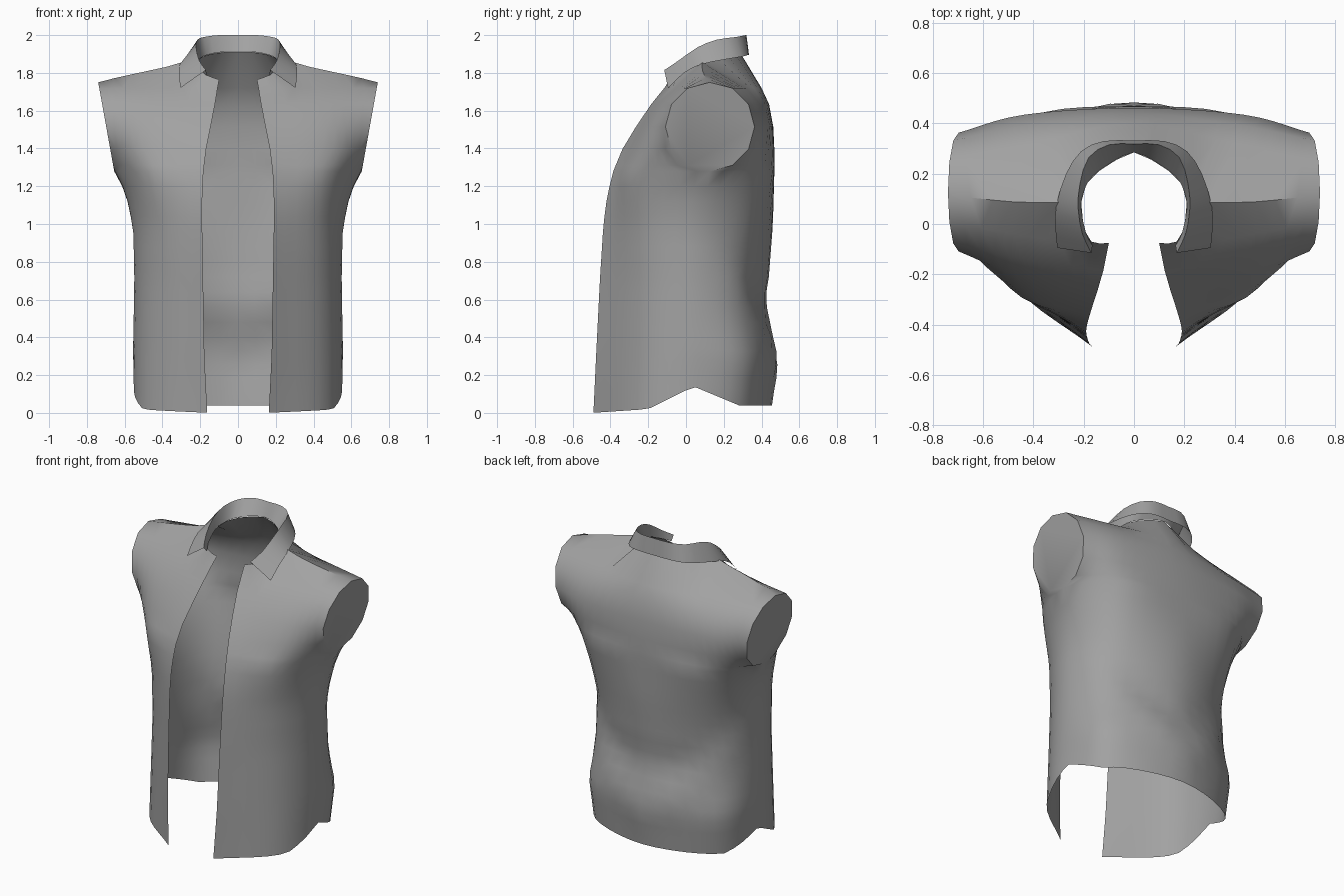
import bpy, bmesh, math
from mathutils import Vector

if "Cube" in bpy.data.objects:
    bpy.data.objects.remove(bpy.data.objects["Cube"])

cloth = bpy.data.materials.new("grey_cloth")
cloth.diffuse_color = (0.36, 0.36, 0.36, 1)
cloth.use_nodes = True
cloth.node_tree.nodes["Principled BSDF"].inputs["Base Color"].default_value = cloth.diffuse_color


def prof(z, keys):
    """Linear lookup in a list of (z, a, b) keys."""
    if z <= keys[0][0]:
        return Vector(keys[0][1:])
    for a, b in zip(keys, keys[1:]):
        if z <= b[0]:
            t = (z - a[0]) / (b[0] - a[0])
            return Vector(a[1:]).lerp(Vector(b[1:]), t)
    return Vector(keys[-1][1:])


def smooth(p, n):
    """Smooth curve through p[1:-1]; the end points only steer it."""
    out = []
    for a, b, c, d in zip(p, p[1:], p[2:], p[3:]):
        for i in range(n):
            t = i / n
            out.append(0.5 * (2 * b + (c - a) * t + (2 * a - 5 * b + 4 * c - d) * t * t
                              + (3 * b - a - 3 * c + d) * t ** 3))
    return out + [p[-2]]


def finish(name, bm, angle=45):
    bmesh.ops.remove_doubles(bm, verts=bm.verts, dist=0.0005)
    bmesh.ops.recalc_face_normals(bm, faces=bm.faces)
    me = bpy.data.meshes.new(name)
    bm.to_mesh(me)
    bm.free()
    me.materials.append(cloth)
    ob = bpy.data.objects.new(name, me)
    bpy.context.collection.objects.link(ob)
    bpy.context.view_layer.objects.active = ob
    ob.select_set(True)
    bpy.ops.object.shade_smooth_by_angle(angle=math.radians(angle))
    ob.select_set(False)
    return ob


def grid(bm, rows):
    vs = [[bm.verts.new(p) for p in r] for r in rows]
    for a, b in zip(vs, vs[1:]):
        for i in range(len(a) - 1):
            bm.faces.new((a[i], a[i + 1], b[i + 1], b[i]))


# horizontal outline keys by height: (z, x, y)
OPENING = [(0, .163, -.49), (.3, .178, -.476), (.7, .185, -.456), (1, .19, -.437),
           (1.15, .19, -.417), (1.28, .183, -.385), (1.4, .168, -.335),
           (1.515, .145, -.265), (1.633, .122, -.185), (1.72, .108, -.115)]
CHEST = [(0, .475, -.245), (.3, .475, -.23), (.7, .465, -.225), (1, .465, -.235),
         (1.15, .48, -.25), (1.28, .5, -.25), (1.4, .5, -.235), (1.515, .47, -.2),
         (1.633, .44, -.14), (1.72, .42, -.05)]
SIDE = [(0, .55, .05), (.3, .556, .06), (.7, .548, .05), (.95, .553, .06),
        (1.1, .578, .09), (1.2, .613, .115), (1.28, .655, .125)]
BLADE = [(0, .43, .325), (.28, .45, .35), (.6, .415, .3), (.85, .405, .325), (1, .41, .355),
         (1.15, .425, .39), (1.28, .445, .415), (1.515, .435, .435), (1.633, .41, .395),
         (1.72, .4, .32)]
SPINE = [(0, 0, .455), (.28, 0, .478), (.4, 0, .47), (.6, 0, .418), (.7, 0, .437), (1, 0, .46),
         (1.35, 0, .47), (1.515, 0, .462), (1.633, 0, .44), (1.72, 0, .4)]
# hem height along y: (y, unused, height)
HEM = [(-.5, 0, 0), (-.2, 0, .02), (.04, 0, .14), (.28, 0, .04), (.5, 0, .04)]

# neckline and shoulder ridge
RIDGE = [(.21, .085, 1.87), (.3, .085, 1.855), (.38, .085, 1.832), (.48, .088, 1.81),
         (.56, .095, 1.793), (.65, .105, 1.773), (.74, .125, 1.75)]
FRONT_NECK = [(.1, -.075, 1.765), (.135, -.078, 1.776), (.17, -.07, 1.79), (.2, -.02, 1.825)]
BACK_NECK = [(0, .285, 1.91), (.07, .255, 1.91), (.14, .21, 1.9), (.19, .16, 1.885)]
ARM_Z, ARM_Y, ARM_R, N = 1.515, .127, .236, 5


def place(p, z):
    """Lift a flat outline point, with the curved hem and the back folds."""
    x, y = p
    if z < .4:
        z += prof(y, HEM)[1] * (1 - z / .4)
    fade = min(1, max(0, (y - .1) / .15))
    zf = .22 + .9 * abs(x)
    y += fade * .012 * math.exp(-((z - zf) / .1) ** 2)
    y -= fade * .01 * math.exp(-((z - zf - .17) / .1) ** 2)
    return Vector((x, y, z))


def half_body():
    front, back = [], []
    heights = [1.279 * i / 16 for i in range(16)]
    heights += [ARM_Z - ARM_R * math.cos(math.pi * i / 6) for i in range(6)]
    for k, z in enumerate(heights):
        o, c, b, s = (prof(z, t) for t in (OPENING, CHEST, SPINE, BLADE))
        mirror = Vector((-s.x, s.y))
        if k <= 16:
            m = prof(z, SIDE)
            if k == 16:
                m = Vector((.74 - .18 * (1.75 - z), ARM_Y))
            pts = smooth([2 * o - c, o, c, m, s, b, mirror], N)
            f, r = pts[:2 * N + 1], pts[2 * N:]
        else:
            w = math.sqrt(max(0, ARM_R ** 2 - (z - ARM_Z) ** 2))
            x = .74 - .18 * (1.75 - z)
            p, q = Vector((x, ARM_Y - w)), Vector((x, ARM_Y + w))
            f = smooth([2 * o - c, o, c, p, 2 * p - c], N)
            r = smooth([2 * q - s, q, s, b, mirror], N)
        front.append([place(v, z) for v in f])
        back.append([place(v, z) for v in r])
    front.append([Vector(v) for v in FRONT_NECK + RIDGE])
    back.append([Vector(v) for v in RIDGE[::-1] + BACK_NECK[::-1]])
    return front, back


def flip(rows):
    return [[Vector((-p.x, p.y, p.z)) for p in r] for r in rows]


# open torso with closed armhole ends
front, back = half_body()
cap = [r[-1] for r in front[16:]] + [r[0] for r in back[17:-1]][::-1]
bm = bmesh.new()
for rows in (front, back, flip(front), flip(back)):
    grid(bm, rows)
for ring in (cap, flip([cap])[0]):
    bm.faces.new([bm.verts.new(p) for p in ring])
finish("vest_body", bm)

# collar: inner stand and turned-down outer fall with pointed tips
TOP = [(0, .318, 2), (.1, .315, 2), (.18, .265, 1.99), (.215, .16, 1.975),
       (.222, .06, 1.935), (.205, -.04, 1.865), (.17, -.115, 1.815)]
FALL = [(0, .332, 1.895), (.12, .33, 1.895), (.21, .29, 1.885), (.27, .2, 1.87),
        (.308, .08, 1.845), (.313, -.01, 1.8), (.305, -.095, 1.72)]
STAND = [(0, .285, 1.91), (.09, .245, 1.91), (.165, .19, 1.895), (.2, .13, 1.877),
         (.21, .06, 1.855), (.19, -.04, 1.81), (.165, -.085, 1.785)]


def path(pts):
    v = [Vector(p) for p in pts]
    start = Vector((-v[1].x, v[1].y, v[1].z))
    return smooth([start] + v + [2 * v[-1] - v[-2]], 2)


for name, edge in (("collar_fall", FALL), ("collar_stand", STAND)):
    rows = [path(TOP), path(edge)]
    bm = bmesh.new()
    grid(bm, rows)
    grid(bm, flip(rows))
    finish(name, bm)
